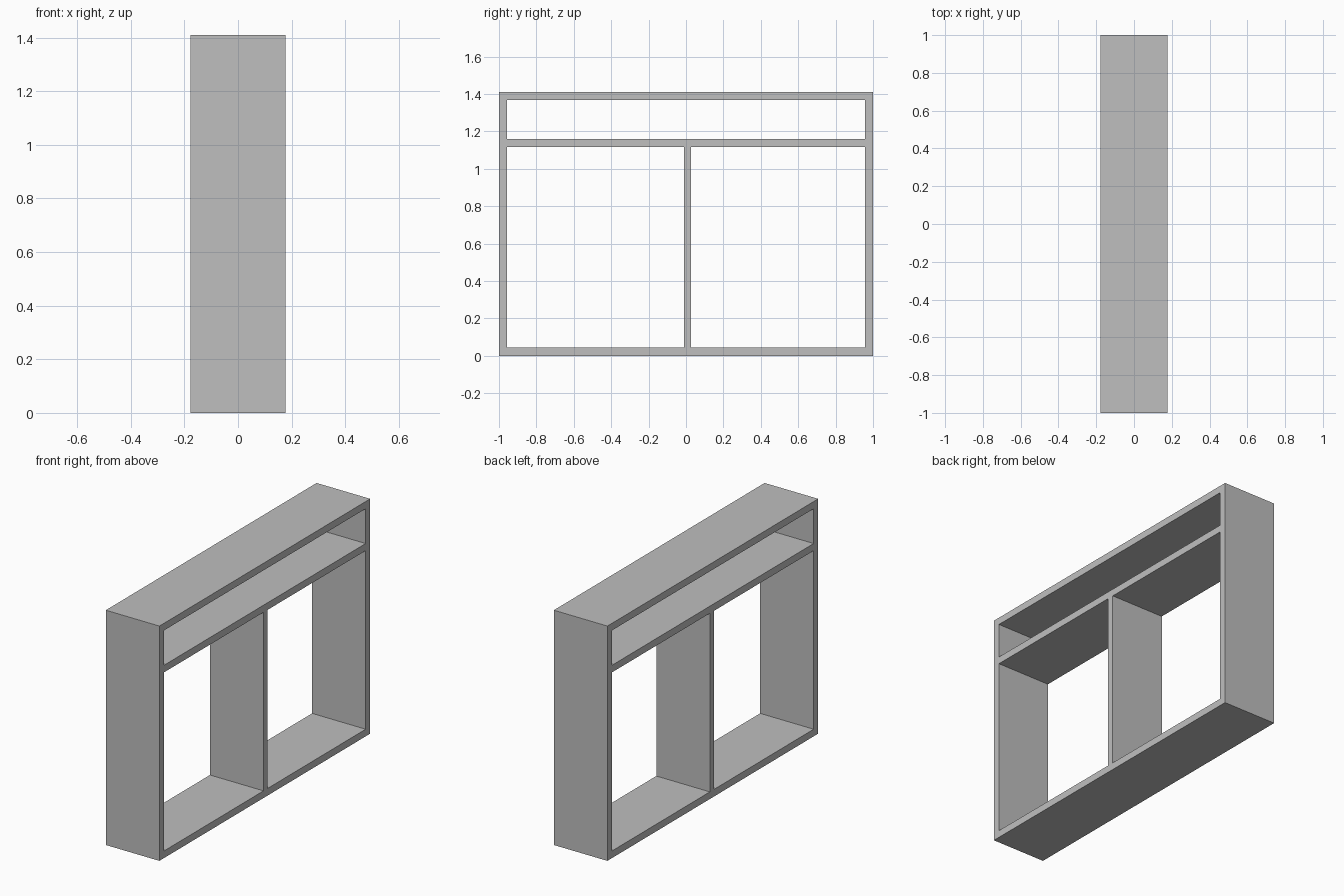
import bpy

cube = bpy.data.objects.get("Cube")
if cube:
    bpy.data.objects.remove(cube, do_unlink=True)

grey = bpy.data.materials.new("light_grey")
grey.use_nodes = True
colour = (0.52, 0.52, 0.52, 1)
grey.diffuse_color = colour
grey.node_tree.nodes["Principled BSDF"].inputs["Base Color"].default_value = colour

DEPTH = 0.356   # along x
HEIGHT = 1.41
BOARD = 0.043   # board thickness
INNER = 1 - BOARD


def board(name, y0, y1, z0, z1):
    """Flat board spanning the full depth between the given y and z limits."""
    bpy.ops.mesh.primitive_cube_add(size=1, location=(0, (y0 + y1) / 2, (z0 + z1) / 2))
    obj = bpy.context.object
    obj.name = name
    obj.scale = (DEPTH, y1 - y0, z1 - z0)
    bpy.ops.object.transform_apply(location=False, rotation=False, scale=True)
    obj.data.materials.append(grey)


# Upright end panels
board("front_panel", -1, -INNER, 0, HEIGHT)
board("back_panel", INNER, 1, 0, HEIGHT)

# Horizontal boards between the end panels
SHELF = 1.115
for name, z in (("bottom_board", 0), ("shelf", SHELF), ("top_board", HEIGHT - BOARD)):
    board(name, -INNER, INNER, z, z + BOARD)

# Upright divider under the shelf, slightly off centre
board("divider", -0.012, 0.028, BOARD, SHELF)
